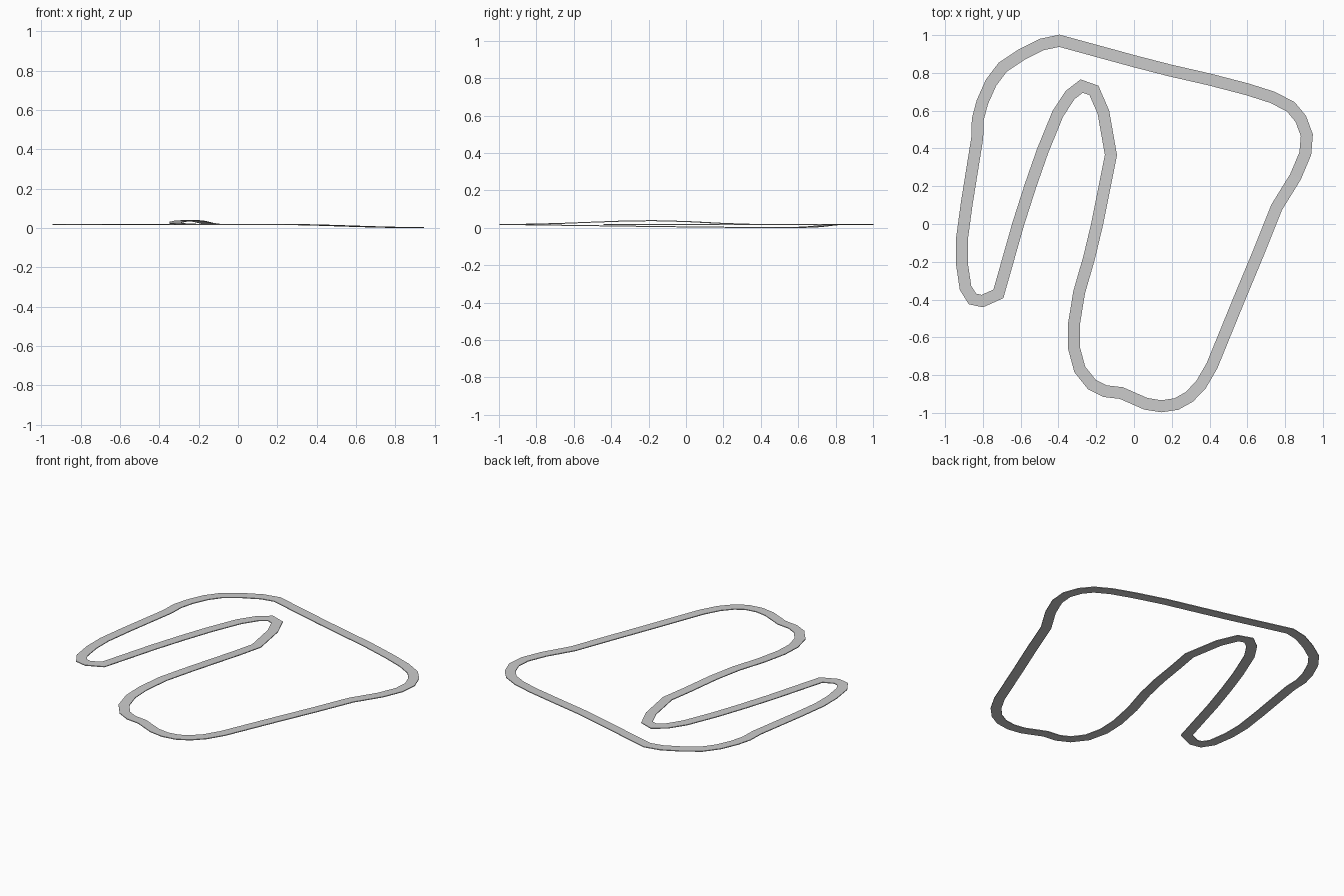
import bpy, bmesh
from mathutils import Vector

if "Cube" in bpy.data.objects:
    bpy.data.objects.remove(bpy.data.objects["Cube"])

WIDTH, THICK = 0.063, 0.005

# Centre line of the circuit, clockwise from the top corner, in four stretches
back_straight = [(-.395, .97), (0, .862), (.19, .813), (.4, .765), (.6, .713), (.735, .67),
                 (.83, .62), (.883, .557), (.915, .47), (.907, .373), (.855, .25), (.755, .088)]
right_side = [(.66, -.15), (.56, -.39), (.413, -.75), (.355, -.85), (.293, -.915),
              (.225, -.953), (.145, -.965), (.063, -.952), (-.067, -.895), (-.153, -.885)]
bridge = [(-.223, -.85), (-.287, -.77), (-.318, -.655), (-.318, -.53), (-.29, -.36),
          (-.238, -.18), (-.195, 0), (-.155, .2), (-.122, .365)]
left_loop = [(-.162, .592), (-.212, .707), (-.277, .73), (-.338, .683), (-.403, .584),
             (-.484, .386), (-.548, .203), (-.613, 0), (-.718, -.37), (-.803, -.408),
             (-.855, -.397), (-.892, -.338), (-.911, -.21), (-.911, -.08), (-.886, .105),
             (-.83, .455), (-.827, .555), (-.803, .645), (-.757, .748), (-.695, .83),
             (-.595, .897), (-.49, .95)]


def smooth(t):
    t = max(0, min(1, t))
    return t * t * (3 - 2 * t)


def height(x, y, raised):
    z = 0.0205 - 0.016 * smooth((x - 0.2) / 0.7)      # dip on the right
    if raised:                                        # gentle hump
        z += 0.02 * smooth(1 - abs(y + 0.17) / (0.75 if y < -0.17 else 0.55))
    return z


path = [(Vector(p), height(*p, part is bridge))
        for part in (back_straight, right_side, bridge, left_loop) for p in part]

# Sweep a thin rectangular section with mitred corners
bm = bmesh.new()
rings = []
n = len(path)
for i, (p, z) in enumerate(path):
    a = (p - path[i - 1][0]).normalized()
    b = (path[(i + 1) % n][0] - p).normalized()
    t = (a + b).normalized()
    side = Vector((-t.y, t.x)) * (WIDTH / 2 / max(0.6, t.dot(a)))
    rings.append([bm.verts.new((*(p + side * s), z + h * THICK / 2))
                  for s, h in ((1, 1), (-1, 1), (-1, -1), (1, -1))])
for i in range(n):
    r, q = rings[i], rings[(i + 1) % n]
    for k in range(4):
        m = (k + 1) % 4
        bm.faces.new((r[k], r[m], q[m], q[k]))
bmesh.ops.recalc_face_normals(bm, faces=bm.faces)

# Rest the lowest point on the ground
low = min(v.co.z for v in bm.verts)
for v in bm.verts:
    v.co.z -= low

mesh = bpy.data.meshes.new("race_track")
bm.to_mesh(mesh)
bm.free()
bpy.context.collection.objects.link(bpy.data.objects.new("race_track", mesh))
